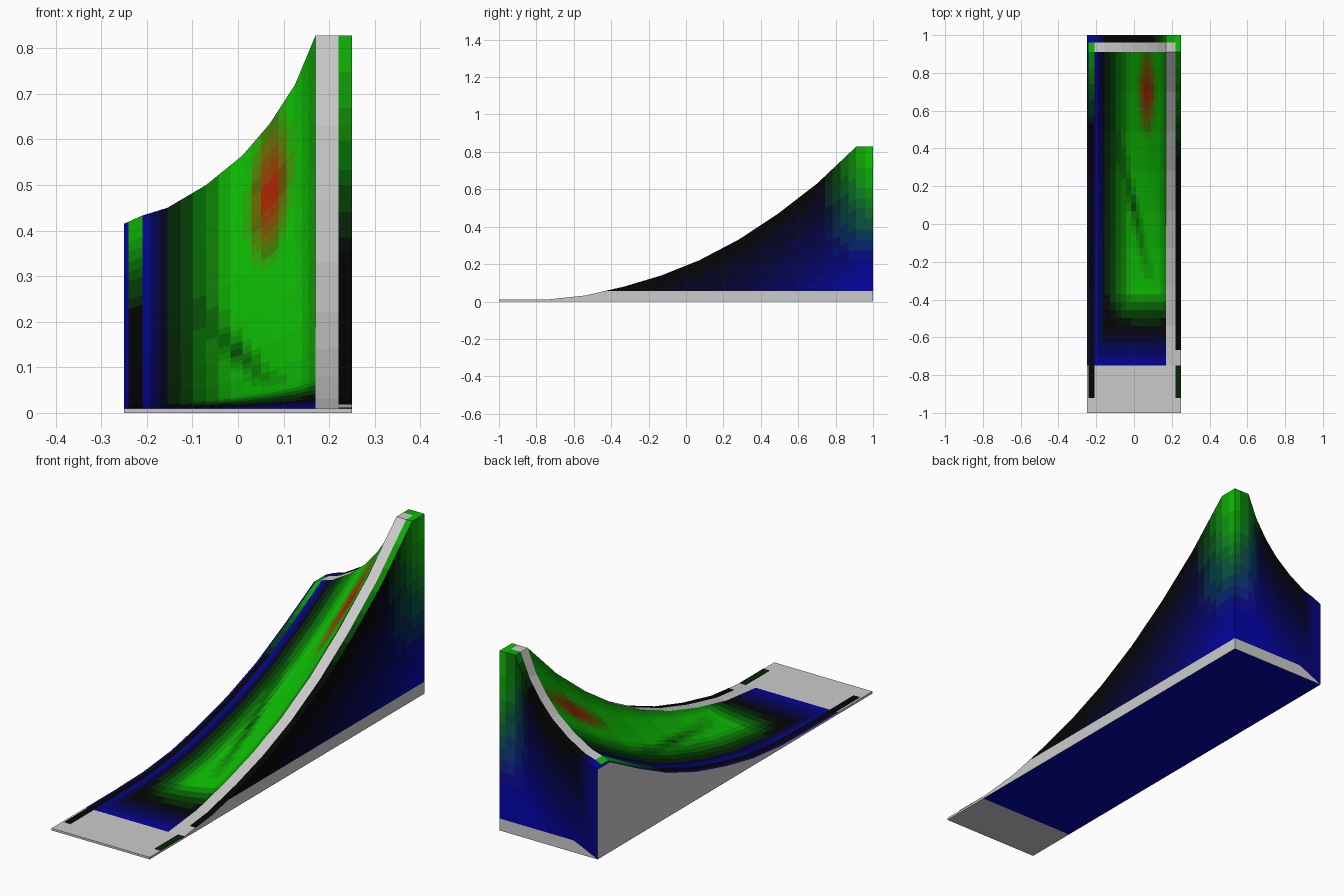
import bpy, bmesh
from mathutils import Vector

if "Cube" in bpy.data.objects:
    bpy.data.objects.remove(bpy.data.objects["Cube"])

# stations along the ramp: y, left edge height, right edge height
STATIONS = [(-.75, .01, .01), (-.54, .01, .032), (-.33, .015, .08), (-.13, .035, .14),
            (.07, .075, .22), (.28, .13, .33), (.49, .205, .468), (.70, .305, .63),
            (.91, .415, .828), (1, .415, .828)]
# banked crest across the back: x, height
CREST = [(-.25, .415), (-.21, .433), (-.155, .45), (-.07, .5), (.01, .565),
         (.07, .635), (.125, .72), (.17, .828), (.25, .828)]
GREEN, BLUE, RED = Vector((.10, .72, .07)), Vector((.08, .06, .64)), Vector((.72, .07, .06))
BLACK = Vector((.05, .05, .05))


def clamp(v):
    return max(0.0, min(1.0, v))


def lerp_table(t, table):
    for (a, p), (b, q) in zip(table, table[1:]):
        if t <= b:
            return p + (q - p) * clamp((t - a) / (b - a))
    return table[-1][1]


def height(x, y):
    lo = lerp_table(y, [(s[0], s[1]) for s in STATIONS])
    hi = lerp_table(y, [(s[0], s[2]) for s in STATIONS])
    return lo + (hi - lo) * (lerp_table(x, CREST) - .415) / .413


def divide(values, n):
    out = [a + (b - a) * i / n for a, b in zip(values, values[1:]) for i in range(n)]
    return out + [values[-1]]


def paint(green=0, blue=0, red=0):
    c = BLACK.lerp(BLUE, clamp(blue)).lerp(GREEN, clamp(green)).lerp(RED, clamp(red))
    return tuple(round(v * 12) / 12 if v > .08 else .05 for v in c)


def material(rgb):
    name = "paint_%02d_%02d_%02d" % tuple(int(v * 99) for v in rgb)
    m = bpy.data.materials.get(name) or bpy.data.materials.new(name)
    m.diffuse_color = tuple(v ** 2.2 for v in rgb) + (1,)
    m.use_nodes = True
    m.node_tree.nodes["Principled BSDF"].inputs["Base Color"].default_value = m.diffuse_color
    return m


def panel(name, us, vs, point, outward, colour):
    """Gridded panel; colour(centre) gives a paint or None for bare grey."""
    bm = bmesh.new()
    rows = [[bm.verts.new(point(u, v)) for u in us] for v in vs]
    for a, b in zip(rows, rows[1:]):
        for i in range(len(us) - 1):
            bm.faces.new((a[i], a[i + 1], b[i + 1], b[i]))
    bm.normal_update()
    if sum((f.normal * f.calc_area() for f in bm.faces), Vector()).dot(Vector(outward)) < 0:
        bmesh.ops.reverse_faces(bm, faces=bm.faces[:])
    bmesh.ops.remove_doubles(bm, verts=bm.verts[:], dist=.0002)
    me = bpy.data.meshes.new(name)
    me.materials.append(None)
    slots = {}
    for f in bm.faces:
        rgb = colour(f.calc_center_median())
        if rgb:
            if rgb not in slots:
                me.materials.append(material(rgb))
                slots[rgb] = len(me.materials) - 1
            f.material_index = slots[rgb]
    bm.to_mesh(me)
    bm.free()
    ob = bpy.data.objects.new(name, me)
    bpy.context.collection.objects.link(ob)
    return ob


def box(name, x0, x1, y0, y1, z0, z1, rgb=None):
    bpy.ops.mesh.primitive_cube_add(size=1, location=((x0 + x1) / 2, (y0 + y1) / 2, (z0 + z1) / 2))
    ob = bpy.context.object
    ob.name = name
    ob.scale = (x1 - x0, y1 - y0, z1 - z0)
    if rgb:
        ob.data.materials.append(material(rgb))


def deck_colour(c):
    x, y = c.x, c.y
    if y > .96:                                   # back lip
        return paint(green=(x - .1) / .1, blue=(-.14 - x) / .08)
    if x > .22:                                   # right edge strip
        return None if y < -.65 else paint(green=(y - .3) / .6)
    if x > .17 or (y > .91 and x > -.21):         # bare rails
        return None
    if x < -.21:                                  # left edge strip
        return paint(blue=.9) if x < -.24 else paint(green=(y - .5) / .4)
    blue = max((-.55 - y) / .2, (-.155 - x) / .05)
    across = clamp((x + .16) / .15) * clamp((.24 - x) / .1)
    along = clamp((y + .54) / .18)
    streak = max(0, 1 - abs(x - (.04 - .22 * (y + .1))) / .035) * clamp(1 - abs(y - .1) / .4)
    red = 1 - (((x - .07) / .055) ** 2 + ((y - .7) / .26) ** 2) ** .5
    return paint(across * along * (1 - .6 * streak), blue, red * 1.1)


def right_colour(c):
    if c.z < .055:
        return None
    return paint(clamp((c.y - .72) / .25) * clamp((c.z - .2) / .5), (height(.25, c.y) - c.z) / .75)


def back_colour(c):
    if c.z < .055 * clamp((c.x + .25) / .12):
        return None
    blue = max((height(c.x, 1) - c.z) / .5, (-.12 - c.x) / .13)
    return paint(clamp((c.x - .1) / .13) * clamp((c.z - .2) / .5), blue)


def wall_z(t, top, base=.055):
    """t 0..1 is the base band, 1..2 the wall above it."""
    base = min(base, top)
    return base * t if t <= 1 else base + (top - base) * (t - 1)


ys = divide([s[0] for s in STATIONS[:-1]], 5) + [.96, 1]
xs = [-.25, -.24, -.21] + divide([-.21, -.155, -.07, .01, .07, .125, .17], 3)[1:] + [.22, .25]
ts = [0] + divide([1, 2], 14)

# banked riding surface
panel("riding_surface", xs, ys, lambda x, y: (x, y, height(x, y)), (0, 0, 1), deck_colour)
# side walls
panel("right_wall", ys, ts, lambda y, t: (.25, y, wall_z(t, height(.25, y))), (1, 0, 0), right_colour)
panel("left_wall", ys, [0, 1], lambda y, t: (-.25, y, height(-.25, y) * t), (-1, 0, 0), lambda c: None)
# back wall with tapering base band
panel("back_wall", xs, ts,
      lambda x, t: (x, 1, wall_z(t, height(x, 1), .055 * clamp((x + .25) / .12))),
      (0, 1, 0), back_colour)
# underside
panel("underside", [-.25, .25], [-.75, 1], lambda x, y: (x, y, 0), (0, 0, -1), lambda c: paint(blue=1))
# flat entry plate and its edge strips
box("entry_plate", -.25, .25, -1, -.75, 0, .01)
box("left_entry_strip", -.24, -.21, -.92, -.75, .008, .012, paint())
box("right_entry_strip", .22, .25, -.92, -.75, .008, .012, paint(green=.15))
